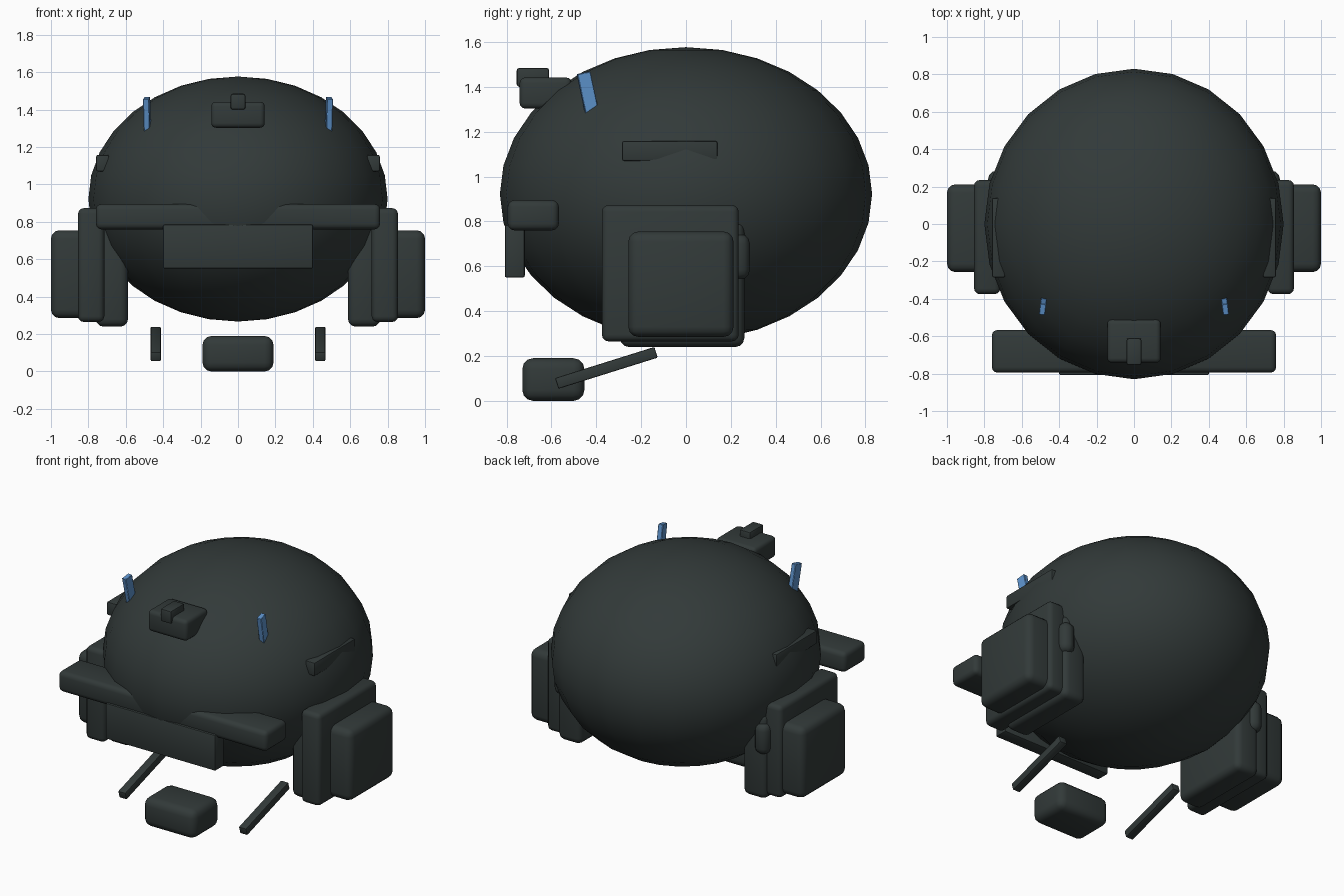
import bpy
import math

old = bpy.data.objects.get("Cube")
if old:
    bpy.data.objects.remove(old, do_unlink=True)


def make_material(name, color):
    mat = bpy.data.materials.new(name)
    mat.use_nodes = True
    mat.diffuse_color = color
    bsdf = mat.node_tree.nodes["Principled BSDF"]
    bsdf.inputs["Base Color"].default_value = color
    bsdf.inputs["Roughness"].default_value = 0.6
    return mat


dark = make_material("dark grey green", (0.032, 0.042, 0.041, 1))
blue = make_material("light blue", (0.11, 0.29, 0.60, 1))


def finish(obj, name, mat, angle=40):
    obj.name = name
    obj.data.materials.append(mat)
    bpy.ops.object.shade_smooth_by_angle(angle=math.radians(angle))
    return obj


def box(name, xs, ys, zs, bevel, mat=dark, segments=3, rot=(0, 0, 0)):
    """Rounded box from its extents on each axis, turned about its centre."""
    spans = (xs, ys, zs)
    bpy.ops.mesh.primitive_cube_add(size=1, location=[(a + b) / 2 for a, b in spans])
    obj = bpy.context.object
    obj.scale = [b - a for a, b in spans]
    bpy.ops.object.transform_apply(location=False, rotation=False, scale=True)
    mod = obj.modifiers.new("rounding", "BEVEL")
    mod.width = bevel
    mod.segments = segments
    bpy.ops.object.modifier_apply(modifier=mod.name)
    obj.rotation_euler = [math.radians(r) for r in rot]
    return finish(obj, name, mat)


def pair(name, xs, ys, zs, bevel, mat=dark, segments=3, rot=(0, 0, 0)):
    """The same box on the left (+x) and the right (-x)."""
    box("left_" + name, xs, ys, zs, bevel, mat, segments, rot)
    box("right_" + name, (-xs[1], -xs[0]), ys, zs, bevel, mat, segments,
        (rot[0], -rot[1], -rot[2]))


# Egg-shaped shell
bpy.ops.mesh.primitive_uv_sphere_add(segments=24, ring_count=16, radius=1,
                                     location=(0, 0, 0.922))
shell = bpy.context.object
shell.scale = (0.80, 0.83, 0.655)
bpy.ops.object.transform_apply(location=False, rotation=False, scale=True)
finish(shell, "shell", dark, 60)

# Brow bar and the plate below it
box("brow_bar", (-0.76, 0.76), (-0.795, -0.567), (0.76, 0.895), 0.03)
box("face_plate", (-0.40, 0.40), (-0.808, -0.719), (0.55, 0.785), 0.008, segments=2)

# Ear cups, layered outward
pair("ear_cushion", (0.588, 0.76), (-0.295, 0.26), (0.24, 0.80), 0.04)
pair("ear_plate", (0.715, 0.855), (-0.375, 0.235), (0.265, 0.873), 0.03)
pair("ear_cap", (0.71, 1.0), (-0.257, 0.212), (0.285, 0.755), 0.045)
pair("ear_hinge", (0.68, 0.78), (0.16, 0.285), (0.54, 0.745), 0.045)

# Side rails, half sunk into the shell
pair("side_rail", (0.69, 0.758), (-0.285, 0.14), (1.07, 1.158), 0.008, segments=2)

# Front mount with its knob
box("front_mount", (-0.143, 0.143), (-0.742, -0.51), (1.303, 1.442), 0.025)
box("mount_knob", (-0.04, 0.04), (-0.755, -0.61), (1.40, 1.485), 0.012, segments=2)

# Blue light strips
pair("light_strip", (0.470, 0.502), (-0.465, -0.405), (1.25, 1.465), 0.003, blue, 1,
     rot=(12, 0, 7))

# Chin piece and the two loose struts
box("chin_guard", (-0.19, 0.19), (-0.73, -0.453), (0, 0.19), 0.048)
pair("chin_strut", (0.413, 0.467), (-0.587, -0.123), (0.122, 0.172), 0.006,
     segments=2, rot=(17.4, 0, 0))
